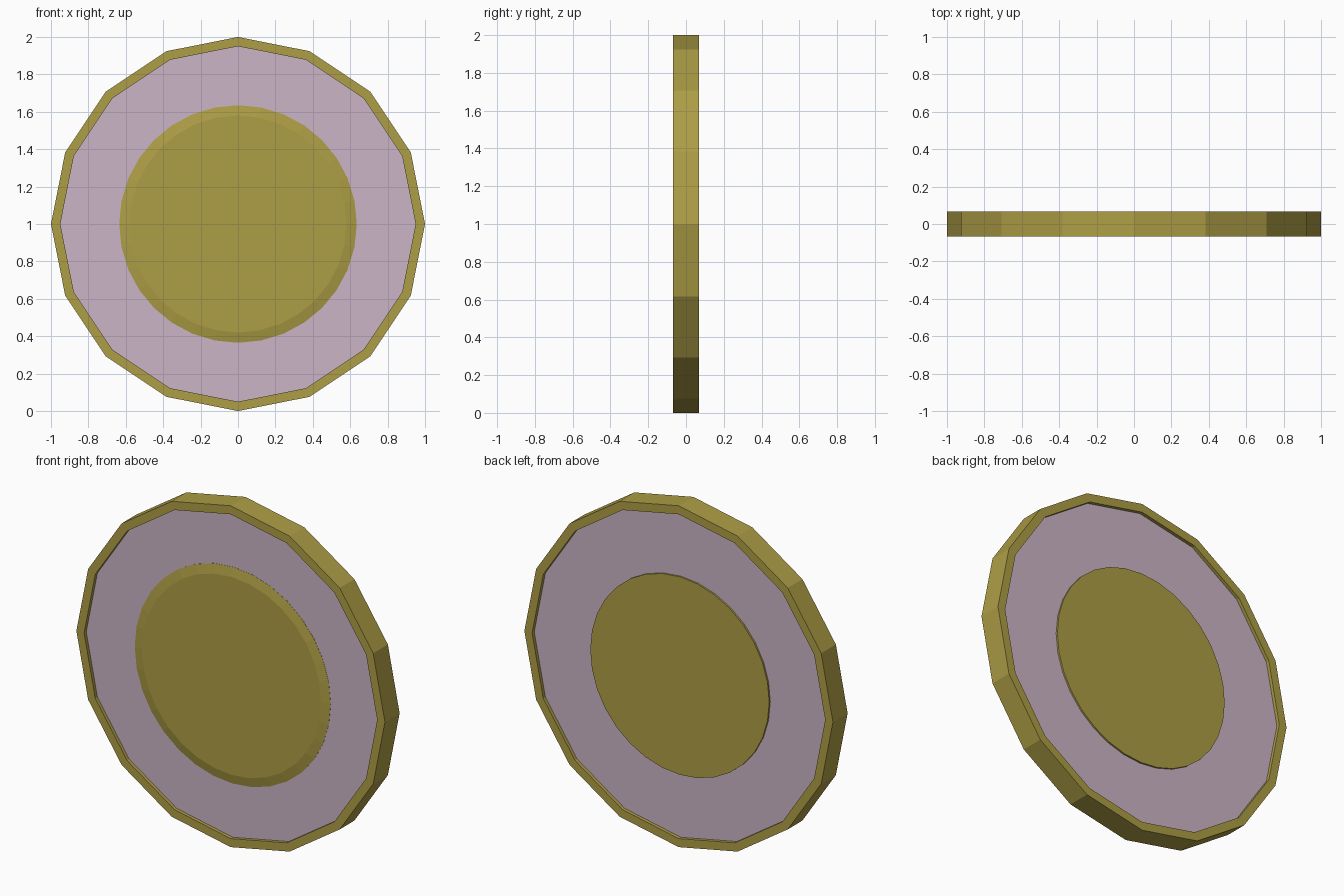
import bpy, math

if "Cube" in bpy.data.objects:
    bpy.data.objects.remove(bpy.data.objects["Cube"])


def material(name, color):
    m = bpy.data.materials.new(name)
    m.diffuse_color = color
    m.use_nodes = True
    m.node_tree.nodes["Principled BSDF"].inputs["Base Color"].default_value = m.diffuse_color
    return m


gold = material("gold", (0.42, 0.34, 0.06, 1))
pink = material("pale_pink", (0.60, 0.46, 0.57, 1))


def lathe(name, profile, sides, mat, closed=False):
    """Revolve (radius, y) points around the y axis at z = 1; open profiles get capped ends."""
    verts = [(r * math.cos(2 * math.pi * i / sides), y,
              1 + r * math.sin(2 * math.pi * i / sides))
             for r, y in profile for i in range(sides)]
    n = len(profile)
    faces = []
    for k in range(n if closed else n - 1):
        a, b = k * sides, ((k + 1) % n) * sides
        for i in range(sides):
            j = (i + 1) % sides
            faces.append((a + i, b + i, b + j, a + j))
    if not closed:
        faces.append(tuple(range(sides)))
        faces.append(tuple(reversed(range((n - 1) * sides, n * sides))))
    mesh = bpy.data.meshes.new(name)
    mesh.from_pydata(verts, [], faces)
    mesh.materials.append(mat)
    obj = bpy.data.objects.new(name, mesh)
    bpy.context.collection.objects.link(obj)
    return obj


T = 0.068   # half thickness of the rim
P = 0.048   # half thickness of the recessed plate

# Rim ring and recessed plate, 16 sides
lathe("rim", [(1, -T), (1, T), (0.95, T), (0.95, -T)], 16, gold, closed=True)
lathe("recessed_plate", [(0.95, -P), (0.95, P)], 16, pink)

# Centre medallions: softly chamfered at the front, straight-sided at the back
lathe("front_medallion", [(0.58, -P - 0.012), (0.635, -P - 0.001), (0.635, -P + 0.01)], 32, gold)
lathe("back_medallion", [(0.58, P - 0.01), (0.58, P + 0.01)], 32, gold)
